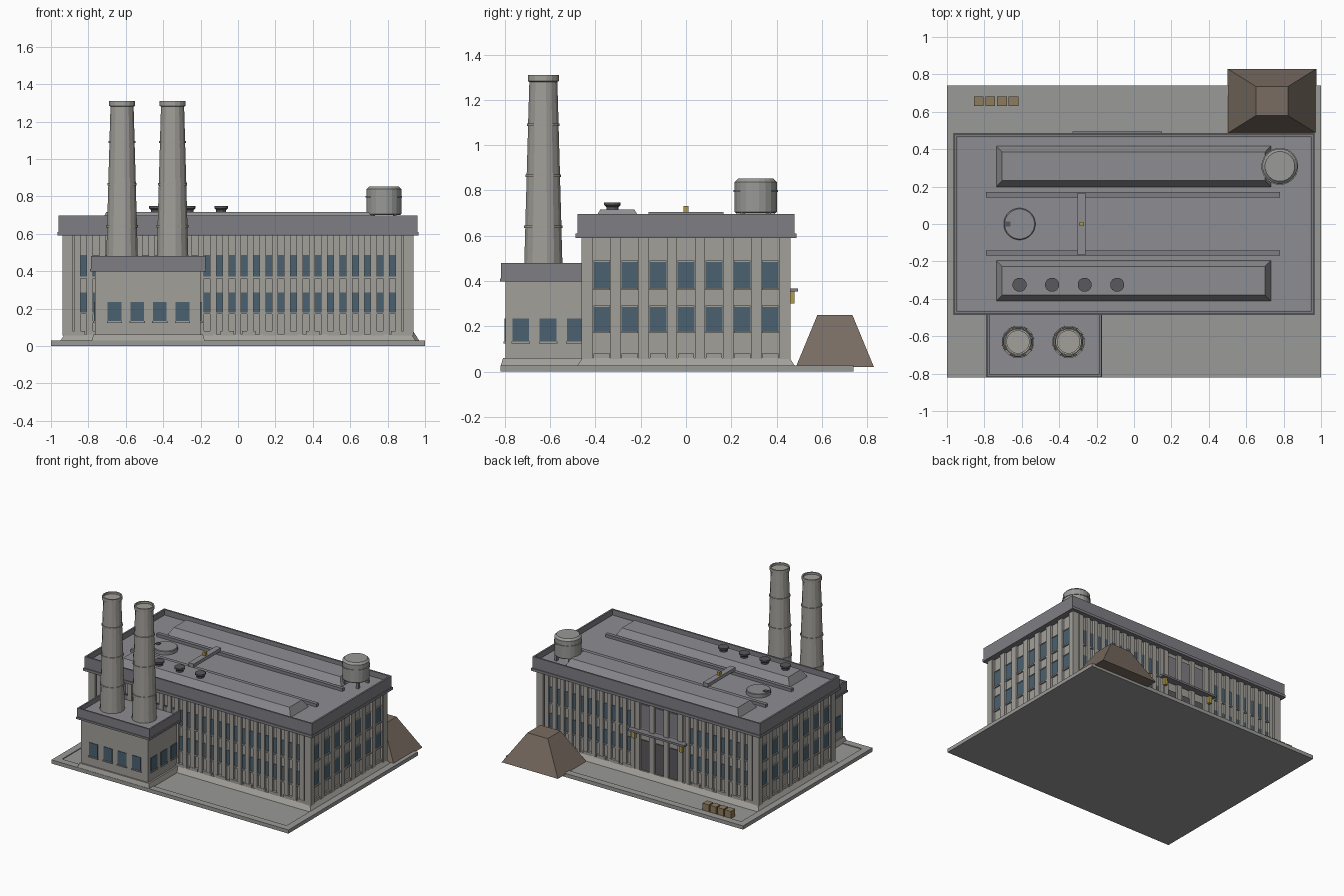
import bpy, bmesh, math
from mathutils import Matrix, Vector

if "Cube" in bpy.data.objects:
    bpy.data.objects.remove(bpy.data.objects["Cube"])

def material(name, rgb):
    m = bpy.data.materials.new(name)
    m.diffuse_color = (*rgb, 1)
    m.use_nodes = True
    m.node_tree.nodes["Principled BSDF"].inputs["Base Color"].default_value = m.diffuse_color
    return m

WALL = material("wall_grey", (0.36, 0.35, 0.32))
TRIM = material("trim_grey", (0.21, 0.21, 0.23))
ROOF = material("roof_grey", (0.27, 0.27, 0.29))
PAVE = material("paving", (0.32, 0.32, 0.31))
GLASS = material("window_blue", (0.07, 0.12, 0.16))
DARK = material("dark_metal", (0.10, 0.10, 0.11))
COAL = material("heap_brown", (0.19, 0.15, 0.12))
CRATE = material("crate_tan", (0.27, 0.20, 0.11))
YELLOW = material("lamp_yellow", (0.45, 0.33, 0.06))

def finish(bm, name, mat):
    bmesh.ops.recalc_face_normals(bm, faces=bm.faces)
    me = bpy.data.meshes.new(name)
    bm.to_mesh(me)
    bm.free()
    me.materials.append(mat)
    ob = bpy.data.objects.new(name, me)
    bpy.context.collection.objects.link(ob)
    return ob

def add_box(bm, x0, x1, y0, y1, z0, z1):
    mat = Matrix.Translation(((x0 + x1) / 2, (y0 + y1) / 2, (z0 + z1) / 2)) @ \
        Matrix.Diagonal((x1 - x0, y1 - y0, z1 - z0, 1))
    return bmesh.ops.create_cube(bm, size=1, matrix=mat)["verts"]

def boxes(name, items, mat):
    bm = bmesh.new()
    for b in items:
        add_box(bm, *b)
    return finish(bm, name, mat)

def frustum(name, b, dx, dy, mat):
    """Box whose top shrinks by dx, dy on each side."""
    bm = bmesh.new()
    cx, cy = (b[0] + b[1]) / 2, (b[2] + b[3]) / 2
    for v in add_box(bm, *b):
        if v.co.z > b[5] - 1e-4:
            v.co.x -= math.copysign(dx, v.co.x - cx)
            v.co.y -= math.copysign(dy, v.co.y - cy)
    return finish(bm, name, mat)

def tray(name, b, rim, depth, mat):
    """Box with a sunken top, leaving a parapet rim."""
    bm = bmesh.new()
    add_box(bm, *b)
    bm.normal_update()
    top = max(bm.faces, key=lambda f: f.calc_center_median().z)
    bmesh.ops.inset_region(bm, faces=[top], thickness=rim)
    low = bmesh.ops.extrude_face_region(bm, geom=[top])["geom"]
    bmesh.ops.delete(bm, geom=[top], context='FACES_ONLY')
    bmesh.ops.translate(bm, vec=(0, 0, -depth), verts=[g for g in low if isinstance(g, bmesh.types.BMVert)])
    return finish(bm, name, mat)

def lathe(name, profile, x, y, n, mat, smooth=False):
    """Closed solid turned from (radius, z) points around a vertical axis."""
    bm = bmesh.new()
    rings = [[bm.verts.new((x + r * math.cos(2 * math.pi * (i + .5) / n),
                            y + r * math.sin(2 * math.pi * (i + .5) / n), z)) for i in range(n)]
             for r, z in profile]
    for a, b in zip(rings, rings[1:]):
        for i in range(n):
            bm.faces.new((a[i], a[(i + 1) % n], b[(i + 1) % n], b[i]))
    bm.faces.new(rings[0])
    bm.faces.new(rings[-1])
    return finish(bm, name, mat)

# Ground slab with a raised kerb
tray("ground_slab", (-1, 1, -0.82, 0.74, 0, 0.028), 0.075, 0.006, PAVE)

# Main hall: flared plinth, core and parapet
frustum("hall_plinth", (-0.955, 0.955, -0.485, 0.485, 0.02, 0.06), 0.027, 0.027, WALL)
boxes("hall_walls", [(-0.915, 0.915, -0.44, 0.44, 0.05, 0.6)], WALL)
boxes("hall_ledge", [(-0.965, 0.965, -0.487, 0.487, 0.59, 0.61)], TRIM)
tray("hall_parapet", (-0.96, 0.96, -0.48, 0.48, 0.61, 0.697), 0.018, 0.042, TRIM)
boxes("hall_roof", [(-0.942, 0.942, -0.462, 0.462, 0.64, 0.657)], ROOF)

# Bays: windows, sills, dados and pilasters on four sides
rows = ((0.18, 0.285), (0.37, 0.485))
glass, sills, piers, dados = [], [], [], []
for s in (-1, 1):
    def xs(a, b): return tuple(sorted((s * a, s * b)))
    for i in range(7):                       # short sides
        y = -0.372 + 0.124 * i
        for z0, z1 in rows:
            glass.append((*xs(0.91, 0.919), y - 0.037, y + 0.037, z0, z1))
            sills.append((*xs(0.91, 0.927), y - 0.037, y + 0.037, z0 - 0.01, z0))
            sills.append((*xs(0.91, 0.923), y - 0.037, y + 0.037, z1, z1 + 0.006))
        dados.append((*xs(0.91, 0.926), y - 0.036, y + 0.036, 0.06, 0.08))
    for i in range(8):
        y = -0.434 + 0.124 * i
        piers.append((*xs(0.91, 0.932), y - 0.023, y + 0.023, 0.055, 0.595))
    for i in range(26):                      # long sides
        x = -0.825 + 0.066 * i
        if s > 0 and -0.31 < x < 0.13:
            continue
        for z0, z1 in rows:
            glass.append((x - 0.016, x + 0.016, *xs(0.435, 0.444), z0, z1))
            sills.append((x - 0.016, x + 0.016, *xs(0.435, 0.452), z0 - 0.01, z0))
    for i in range(27):
        x = -0.858 + 0.066 * i
        if s > 0 and -0.28 < x < 0.1:
            continue
        piers.append((x - 0.017, x + 0.017, *xs(0.435, 0.457), 0.055, 0.595))
    for i in range(16):
        x = -0.855 + 0.114 * i
        if s > 0 and -0.3 < x < 0.12:
            continue
        dados.append((x - 0.036, x + 0.036, *xs(0.435, 0.46), 0.055, 0.08))
    for t in (-1, 1):                        # corner piers
        ys = tuple(sorted((t * 0.415, t * 0.461)))
        piers.append((*xs(0.885, 0.938), *ys, 0.055, 0.595))
boxes("hall_windows", glass, GLASS)
boxes("hall_sills", sills, WALL)
boxes("hall_pilasters", piers, WALL)
boxes("hall_dados", dados, WALL)

# Rear entrance: doors, upper panels, canopy and lamps
doors = [-0.09 + 0.12 * k for k in (-1, 0, 1)]
boxes("rear_doors", [(x - 0.036, x + 0.036, 0.435, 0.447, 0.06, 0.29) for x in doors], DARK)
boxes("rear_upper_panels", [(x - 0.036, x + 0.036, 0.435, 0.447, 0.38, 0.56) for x in doors], TRIM)
boxes("rear_door_piers", [(x - 0.02, x + 0.02, 0.435, 0.458, 0.055, 0.595)
                          for x in (-0.27, -0.15, -0.03, 0.09)], WALL)
boxes("rear_canopy", [(-0.33, 0.15, 0.44, 0.495, 0.353, 0.368)], TRIM)
boxes("canopy_lamps", [(x - 0.012, x + 0.012, 0.455, 0.48, 0.3, 0.353) for x in (-0.29, 0.11)], YELLOW)

# Boiler annex with parapet and windows
frustum("annex_plinth", (-0.785, -0.175, -0.82, -0.44, 0.02, 0.06), 0.012, 0.012, WALL)
boxes("annex_walls", [(-0.765, -0.2, -0.797, -0.43, 0.05, 0.41)], WALL)
boxes("annex_ledge", [(-0.79, -0.17, -0.822, -0.44, 0.397, 0.412)], TRIM)
tray("annex_parapet", (-0.785, -0.175, -0.817, -0.44, 0.412, 0.48), 0.016, 0.035, TRIM)
boxes("annex_roof", [(-0.769, -0.191, -0.801, -0.456, 0.43, 0.449)], ROOF)
front = [-0.66 + 0.121 * i for i in range(4)]
side = [-0.73 + 0.121 * i for i in range(3)]
boxes("annex_windows",
      [(x - 0.037, x + 0.037, -0.801, -0.79, 0.133, 0.235) for x in front]
      + [(x0, x0 + 0.01, y - 0.037, y + 0.037, 0.133, 0.235) for y in side for x0 in (-0.769, -0.206)], GLASS)
boxes("annex_sills",
      [(x - 0.041, x + 0.041, -0.807, -0.79, 0.124, 0.133) for x in front]
      + [(x0, x0 + 0.015, y - 0.041, y + 0.041, 0.124, 0.133) for y in side for x0 in (-0.774, -0.206)], WALL)

# Tapered chimneys with bands and caps
for k, x in enumerate((-0.62, -0.35)):
    def rad(z): return 0.087 - 0.024 * (z - 0.44) / 0.85
    prof = [(rad(0.44), 0.44)]
    for z in (0.64, 0.865, 1.09):
        r = rad(z)
        prof += [(r, z - 0.006), (r + 0.005, z - 0.006), (r + 0.005, z + 0.006), (r, z + 0.006)]
    prof += [(0.063, 1.28), (0.07, 1.283), (0.07, 1.31), (0.06, 1.31), (0.06, 1.295)]
    lathe(f"chimney_{k + 1}", prof, x, -0.63, 16, WALL)

# Roof monitors and vents
for k, y in enumerate((-0.303, 0.308)):
    frustum(f"roof_monitor_{k + 1}", (-0.74, 0.735, y - 0.113, y + 0.113, 0.65, 0.715), 0.035, 0.037, ROOF)
for k in range(4):
    lathe(f"roof_vent_{k + 1}", [(0.028, 0.7), (0.028, 0.727), (0.038, 0.736), (0.038, 0.747)],
          -0.612 + 0.174 * k, -0.325, 12, DARK)

# Crane rails, bridge and trolley
boxes("crane_rails", [(-0.79, 0.78, y - 0.014, y + 0.014, 0.65, 0.68) for y in (-0.155, 0.157)], TRIM)
boxes("crane_bridge", [(-0.302, -0.258, -0.165, 0.165, 0.68, 0.706)], ROOF)
boxes("crane_trolley", [(-0.291, -0.269, -0.012, 0.012, 0.706, 0.732)], YELLOW)

# Round roof hatch
lathe("roof_hatch", [(0.085, 0.65), (0.085, 0.682), (0.08, 0.686)], -0.612, 0, 24, ROOF)
boxes("hatch_latch", [(-0.69, -0.66, -0.014, 0.014, 0.67, 0.692)], DARK)

# Water tank on legs
lathe("water_tank", [(0.09, 0.7), (0.094, 0.705), (0.094, 0.793), (0.099, 0.793), (0.099, 0.803),
                     (0.094, 0.803), (0.094, 0.838), (0.08, 0.852)], 0.78, 0.308, 20, PAVE)
boxes("tank_legs", [(0.78 + a - 0.01, 0.78 + a + 0.01, 0.308 + b - 0.01, 0.308 + b + 0.01, 0.65, 0.705)
                    for a in (-0.058, 0.058) for b in (-0.058, 0.058)], TRIM)

# Fuel heap and crates in the yard
frustum("fuel_heap", (0.5, 0.975, 0.485, 0.83, 0.02, 0.25), 0.152, 0.095, COAL)
boxes("crates", [(x - 0.026, x + 0.026, 0.63, 0.682, 0.02, 0.078)
                 for x in (-0.83, -0.768, -0.706, -0.644)], CRATE)
